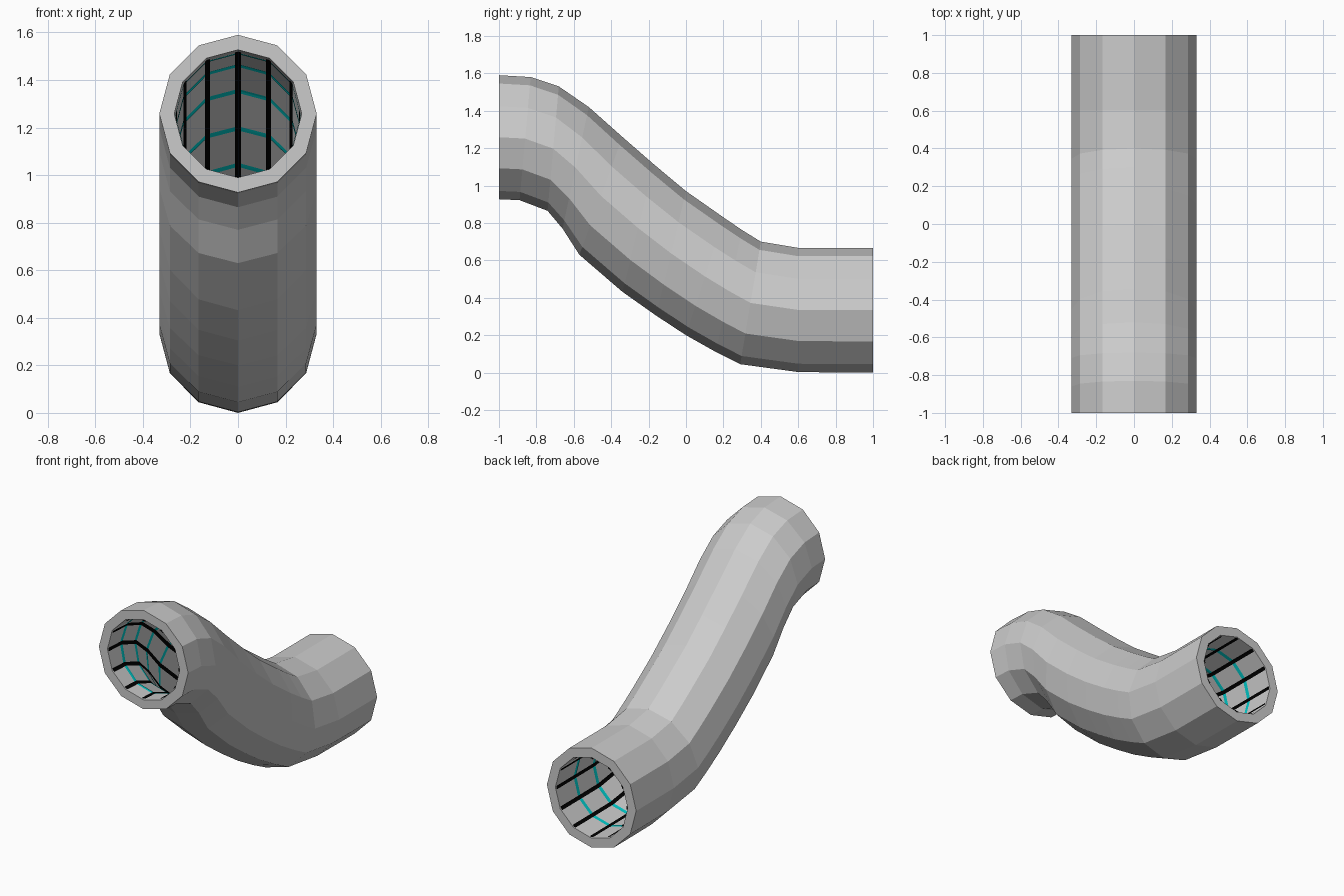
import bpy, bmesh, math
from mathutils import Vector

if "Cube" in bpy.data.objects:
    bpy.data.objects.remove(bpy.data.objects["Cube"])

N = 12            # sides of the tube
R_OUT = 0.331
INNER = 0.81      # inner radius / outer radius
HALF = 0.013      # half width of the painted lines

# side profile of every ring: (top y, top z, bottom y, bottom z)
PROFILE = [
    (-1.00, 1.590, -1.00, 0.927),
    (-0.83, 1.580, -0.89, 0.922),
    (-0.68, 1.530, -0.74, 0.865),
    (-0.52, 1.420, -0.66, 0.770),
    (-0.34, 1.260, -0.57, 0.630),
    (-0.17, 1.112, -0.34, 0.432),
    (0.00, 0.970, -0.16, 0.305),
    (0.20, 0.830, 0.00, 0.200),
    (0.30, 0.762, 0.16, 0.110),
    (0.40, 0.700, 0.29, 0.045),
    (0.60, 0.667, 0.60, 0.003),
    (0.80, 0.667, 0.80, 0.001),
    (1.00, 0.667, 1.00, 0.000),
]
LAST = len(PROFILE) - 1


def corner(i, j, scale):
    """Corner j of ring i."""
    ty, tz, by, bz = PROFILE[i]
    top, bot = Vector((0, ty, tz)), Vector((0, by, bz))
    a = 2 * math.pi * j / N
    return ((top + bot) / 2 + (top - bot) / 2 * math.cos(a) * scale
            + Vector((R_OUT * math.sin(a) * scale, 0, 0)))


def surface(u, j, scale):
    """Point on the wall at fractional ring u and fractional corner j."""
    i = max(0, min(LAST - 1, math.floor(u)))
    k = math.floor(j)
    f, g = u - i, j - k
    a = corner(i, k, scale).lerp(corner(i, k + 1, scale), g)
    b = corner(i + 1, k, scale).lerp(corner(i + 1, k + 1, scale), g)
    return a.lerp(b, f)


def finish(bm, name, color=None):
    mesh = bpy.data.meshes.new(name)
    bm.to_mesh(mesh)
    bm.free()
    obj = bpy.data.objects.new(name, mesh)
    bpy.context.collection.objects.link(obj)
    if color:
        mat = bpy.data.materials.new(name + "_paint")
        mat.diffuse_color = color
        mat.use_nodes = True
        mat.node_tree.nodes["Principled BSDF"].inputs["Base Color"].default_value = mat.diffuse_color
        mesh.materials.append(mat)
    return obj


def grid(bm, rows):
    """Skin rows of points, facing the inside of the tube."""
    vs = [[bm.verts.new(p) for p in row] for row in rows]
    for r0, r1 in zip(vs, vs[1:]):
        for k in range(len(r0) - 1):
            bm.faces.new((r0[k], r0[k + 1], r1[k + 1], r1[k]))


# tube wall: outer skin, inner skin and two flat end rims
bm = bmesh.new()
skins = [[[bm.verts.new(corner(i, j, s)) for j in range(N)]
          for i in range(LAST + 1)] for s in (1, INNER)]
for skin in skins:
    for r0, r1 in zip(skin, skin[1:]):
        for j in range(N):
            k = (j + 1) % N
            bm.faces.new((r0[j], r0[k], r1[k], r1[j]))
for e in (0, LAST):
    o, n = skins[0][e], skins[1][e]
    for j in range(N):
        k = (j + 1) % N
        bm.faces.new((o[j], o[k], n[k], n[j]))
bmesh.ops.recalc_face_normals(bm, faces=bm.faces)
finish(bm, "tube_wall")

# cyan rings on the inner wall at each bend
bm = bmesh.new()
for i in range(1, LAST):
    rows = []
    for side in (-1, 0, 1):
        row = []
        for j in range(N + 1):
            p = corner(i, j, INNER)
            step = (corner(i + side, j, INNER) - p).length if side else 1
            row.append(surface(i + side * min(HALF / step, 0.4), j, INNER - 0.012))
        rows.append(row)
    grid(bm, rows)
finish(bm, "inner_rings", (0.0, 0.6, 0.6, 1))

# black lines running lengthwise along each inner corner
bm = bmesh.new()
dv = HALF / (2 * R_OUT * INNER * math.sin(math.pi / N))
for j in range(N):
    grid(bm, [[surface(i, j + v, INNER - 0.022) for v in (-dv, 0, dv)]
              for i in range(LAST + 1)])
finish(bm, "inner_lines", (0.0, 0.0, 0.0, 1))
